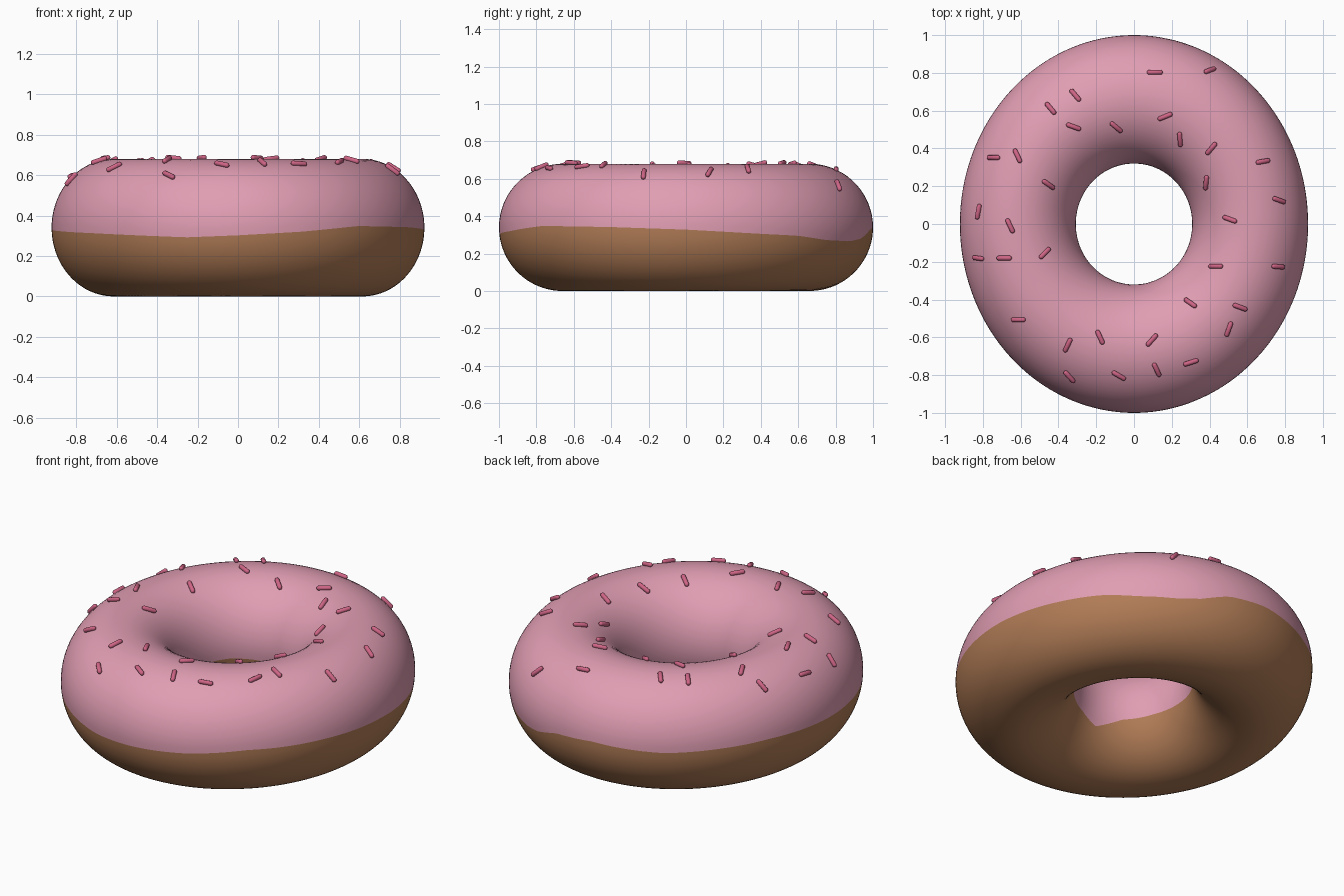
import bpy, bmesh, math
from mathutils import Vector, Matrix

if "Cube" in bpy.data.objects:
    bpy.data.objects.remove(bpy.data.objects["Cube"])

RX, RY = 0.615, 0.66      # ring radii
TX, TY, TZ = 0.307, 0.34, 0.34   # tube radii
NU, NV = 160, 36


def material(name, rgb):
    m = bpy.data.materials.new(name)
    m.diffuse_color = (*rgb, 1)
    m.use_nodes = True
    m.node_tree.nodes["Principled BSDF"].inputs["Base Color"].default_value = m.diffuse_color
    return m


pink = material("pink icing", (0.75, 0.34, 0.45))
brown = material("brown dough", (0.45, 0.205, 0.095))
rose = material("rose sprinkle", (0.62, 0.13, 0.24))


def surface(u, v):
    c = math.cos(v)
    return Vector((math.cos(u) * (RX + TX * c), math.sin(u) * (RY + TY * c),
                   TZ + TZ * math.sin(v)))


def wave(points, deg):
    """Periodic linear interpolation of (angle, height) pairs."""
    deg %= 360
    pts = sorted(points)
    pts = [(pts[-1][0] - 360, pts[-1][1])] + pts + [(pts[0][0] + 360, pts[0][1])]
    for (a, za), (b, zb) in zip(pts, pts[1:]):
        if a <= deg <= b:
            return za + (zb - za) * (deg - a) / (b - a)


# Wavy icing edge heights round the outside and inside of the ring
outer_edge = [(0, .328), (24, .305), (37, .295), (49, .272), (62, .265), (70, .28),
              (80, .33), (95, .35), (120, .333), (138, .343), (156, .347), (180, .33),
              (220, .312), (254, .292), (270, .302), (290, .32), (310, .348), (336, .342)]
inner_edge = [(0, .28), (45, .30), (90, .28), (135, .29), (180, .28), (210, .27),
              (240, .25), (265, .19), (285, .23), (320, .26)]


def edge_angle(points, deg):
    return math.asin((wave(points, deg) - TZ) / TZ)


def finish(bm, name, mat):
    me = bpy.data.meshes.new(name)
    bmesh.ops.recalc_face_normals(bm, faces=bm.faces)
    for f in bm.faces:
        f.smooth = True
    bm.to_mesh(me)
    bm.free()
    me.materials.append(mat)
    ob = bpy.data.objects.new(name, me)
    bpy.context.collection.objects.link(ob)


def ring_part(name, mat, top):
    bm = bmesh.new()
    rows = []
    for i in range(NU):
        deg = 360 * i / NU
        a = edge_angle(outer_edge, deg)
        b = math.pi - edge_angle(inner_edge, deg)
        if not top:
            a, b = b, a + 2 * math.pi
        rows.append([bm.verts.new(surface(math.radians(deg), a + (b - a) * j / NV))
                     for j in range(NV + 1)])
    for i in range(NU):
        p, q = rows[i], rows[(i + 1) % NU]
        for j in range(NV):
            f = bm.faces.new((p[j], q[j], q[j + 1], p[j + 1]))
    # orient outward explicitly, since each part is an open shell
    finish(bm, name, mat)
    me = bpy.data.objects[name].data
    poly = max(me.polygons, key=lambda f: f.center.z if top else -f.center.z)
    if (poly.normal.z > 0) != top:
        me.flip_normals()


ring_part("icing", pink, True)
ring_part("dough", brown, False)


def height(x, y):
    """Height of the upper surface above (x, y)."""
    lo, hi = -1.0, 1.0
    for _ in range(40):
        c = (lo + hi) / 2
        if (x / (RX + TX * c)) ** 2 + (y / (RY + TY * c)) ** 2 > 1:
            lo = c
        else:
            hi = c
    return TZ + TZ * math.sqrt(max(0, 1 - c * c))


# Sprinkles: x, y, heading in degrees
sprinkles = [(.11, .80, 0), (.40, .81, 20), (-.31, .68, -50), (-.44, .61, -50),
             (-.32, .515, -20), (-.095, .515, -40), (.165, .57, 22), (.245, .45, -85),
             (.41, .40, 50), (.68, .33, 10), (.385, .22, 85), (.765, .125, -20),
             (.51, .025, -20), (.435, -.225, 0), (.76, -.225, -5), (.30, -.42, -35),
             (.56, -.44, -20), (.50, -.555, 70), (.30, -.73, 18), (.095, -.615, 48),
             (.12, -.77, -65), (-.08, -.80, -30), (-.18, -.60, -65), (-.35, -.64, 65),
             (-.34, -.805, -48), (-.61, -.505, 0), (-.685, -.18, 0), (-.82, -.18, -8),
             (-.475, -.155, 45), (-.655, -.01, -65), (-.82, .065, 80), (-.455, .21, -35),
             (-.74, .35, 0), (-.615, .36, -65)]

bm = bmesh.new()
for x, y, deg in sprinkles:
    e = 0.004
    n = Vector(((height(x - e, y) - height(x + e, y)) / (2 * e),
                (height(x, y - e) - height(x, y + e)) / (2 * e), 1)).normalized()
    d = Vector((math.cos(math.radians(deg)), math.sin(math.radians(deg)), 0))
    d.z = -(n.x * d.x + n.y * d.y) / n.z      # lay the heading on the surface
    d.normalize()
    side = n.cross(d)
    rot = Matrix((side, n, d)).transposed().to_4x4()
    pos = Vector((x, y, height(x, y))) + n * 0.007
    new = bmesh.ops.create_uvsphere(bm, u_segments=12, v_segments=7, radius=0.013)["verts"]
    for v in new:                              # stretch the ball into a capsule
        v.co.z += 0.029 if v.co.z > 0 else -0.029
    bmesh.ops.transform(bm, matrix=Matrix.Translation(pos) @ rot, verts=new)
finish(bm, "sprinkles", rose)
